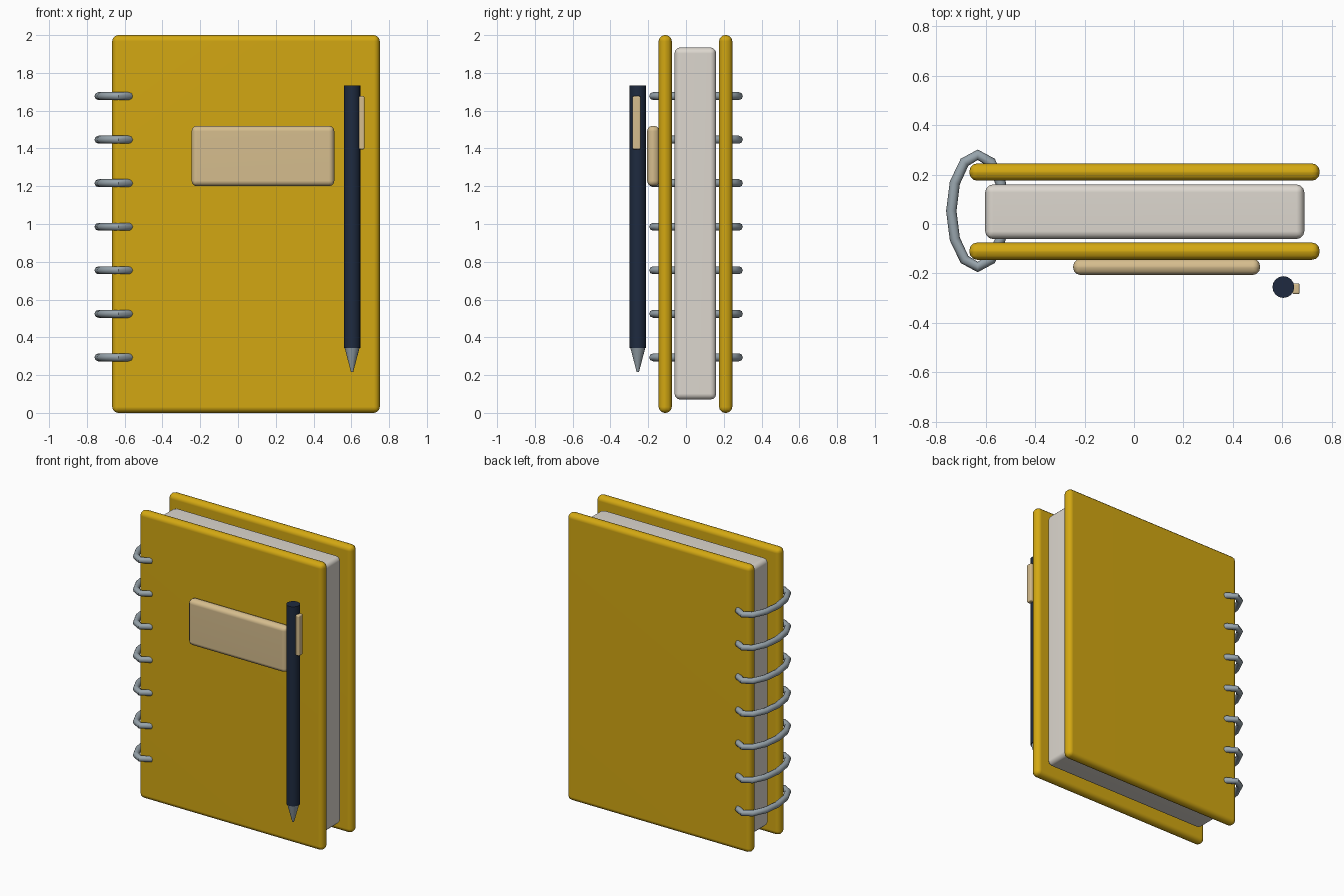
import bpy, bmesh, math
from mathutils import Matrix, Vector

if "Cube" in bpy.data.objects:
    bpy.data.objects.remove(bpy.data.objects["Cube"], do_unlink=True)


def material(name, rgb):
    m = bpy.data.materials.new(name)
    m.use_nodes = True
    colour = (*rgb, 1)
    m.diffuse_color = colour
    m.node_tree.nodes["Principled BSDF"].inputs["Base Color"].default_value = colour
    return m


MUSTARD = material("mustard cover", (0.65, 0.39, 0.006))
PAPER = material("off white paper", (0.72, 0.68, 0.62))
TAN = material("tan", (0.67, 0.51, 0.27))
NAVY = material("navy", (0.013, 0.023, 0.05))
METAL = material("grey metal", (0.31, 0.37, 0.41))


def finish(obj, mat, angle):
    """Give the object its colour and smooth it, keeping sharp edges."""
    obj.data.materials.clear()
    obj.data.materials.append(mat)
    bpy.ops.object.select_all(action="DESELECT")
    obj.select_set(True)
    bpy.context.view_layer.objects.active = obj
    bpy.ops.object.shade_smooth_by_angle(angle=math.radians(angle))
    return obj


def add_mesh(name, bm, mat, angle=40):
    mesh = bpy.data.meshes.new(name)
    bm.to_mesh(mesh)
    bm.free()
    obj = bpy.data.objects.new(name, mesh)
    bpy.context.collection.objects.link(obj)
    return finish(obj, mat, angle)


def rounded_box(name, low, high, bevel, mat):
    """Box between two corners with rounded edges."""
    low, high = Vector(low), Vector(high)
    bm = bmesh.new()
    place = Matrix.Translation((low + high) / 2) @ Matrix.Diagonal((*(high - low), 1))
    bmesh.ops.create_cube(bm, size=1, matrix=place)
    bmesh.ops.bevel(bm, geom=bm.edges[:], offset=bevel, segments=3,
                    profile=0.5, affect="EDGES")
    obj = add_mesh(name, bm, mat)
    normals = obj.modifiers.new("flat face normals", "WEIGHTED_NORMAL")
    normals.keep_sharp = True


def tapered_rod(name, x, y, z0, z1, r0, r1, mat):
    """Vertical rod from z0 to z1 with a radius at each end."""
    bm = bmesh.new()
    bmesh.ops.create_cone(bm, cap_ends=True, segments=16, radius1=r0, radius2=r1,
                          depth=z1 - z0,
                          matrix=Matrix.Translation((x, y, (z0 + z1) / 2)))
    add_mesh(name, bm, mat)


def ring(name, z):
    """Oval binding ring made from a tube along a twelve-sided loop."""
    curve = bpy.data.curves.new(name, "CURVE")
    curve.dimensions = "3D"
    curve.bevel_depth = 0.021
    curve.bevel_resolution = 2
    loop = curve.splines.new("POLY")
    count = 12
    loop.points.add(count - 1)
    for i, p in enumerate(loop.points):
        a = math.tau * i / count
        p.co = (-0.632 + 0.107 * math.cos(a), 0.053 + 0.227 * math.sin(a), z, 1)
    loop.use_cyclic_u = True
    obj = bpy.data.objects.new(name, curve)
    bpy.context.collection.objects.link(obj)
    bpy.ops.object.select_all(action="DESELECT")
    obj.select_set(True)
    bpy.context.view_layer.objects.active = obj
    bpy.ops.object.convert(target="MESH")
    finish(bpy.context.view_layer.objects.active, METAL, 50)


# Covers and page block
for name, y in (("front_cover", -0.145), ("back_cover", 0.175)):
    rounded_box(name, (-0.666, y, 0), (0.751, y + 0.07, 2), 0.032, MUSTARD)
rounded_box("page_block", (-0.602, -0.061, 0.07), (0.689, 0.16, 1.935), 0.032, PAPER)

# Label plate on the front cover
rounded_box("cover_label", (-0.246, -0.206, 1.2), (0.51, -0.141, 1.52), 0.029, TAN)

# Binding rings
for i in range(7):
    ring(f"binding_ring_{i + 1}", 0.294 + 0.2305 * i)

# Pen
PEN_X, PEN_Y = 0.604, -0.255
tapered_rod("pen_barrel", PEN_X, PEN_Y, 0.343, 1.733, 0.044, 0.044, NAVY)
tapered_rod("pen_tip", PEN_X, PEN_Y, 0.216, 0.35, 0.006, 0.041, METAL)
rounded_box("pen_clip", (0.64, -0.284, 1.395), (0.67, -0.24, 1.677), 0.008, TAN)
